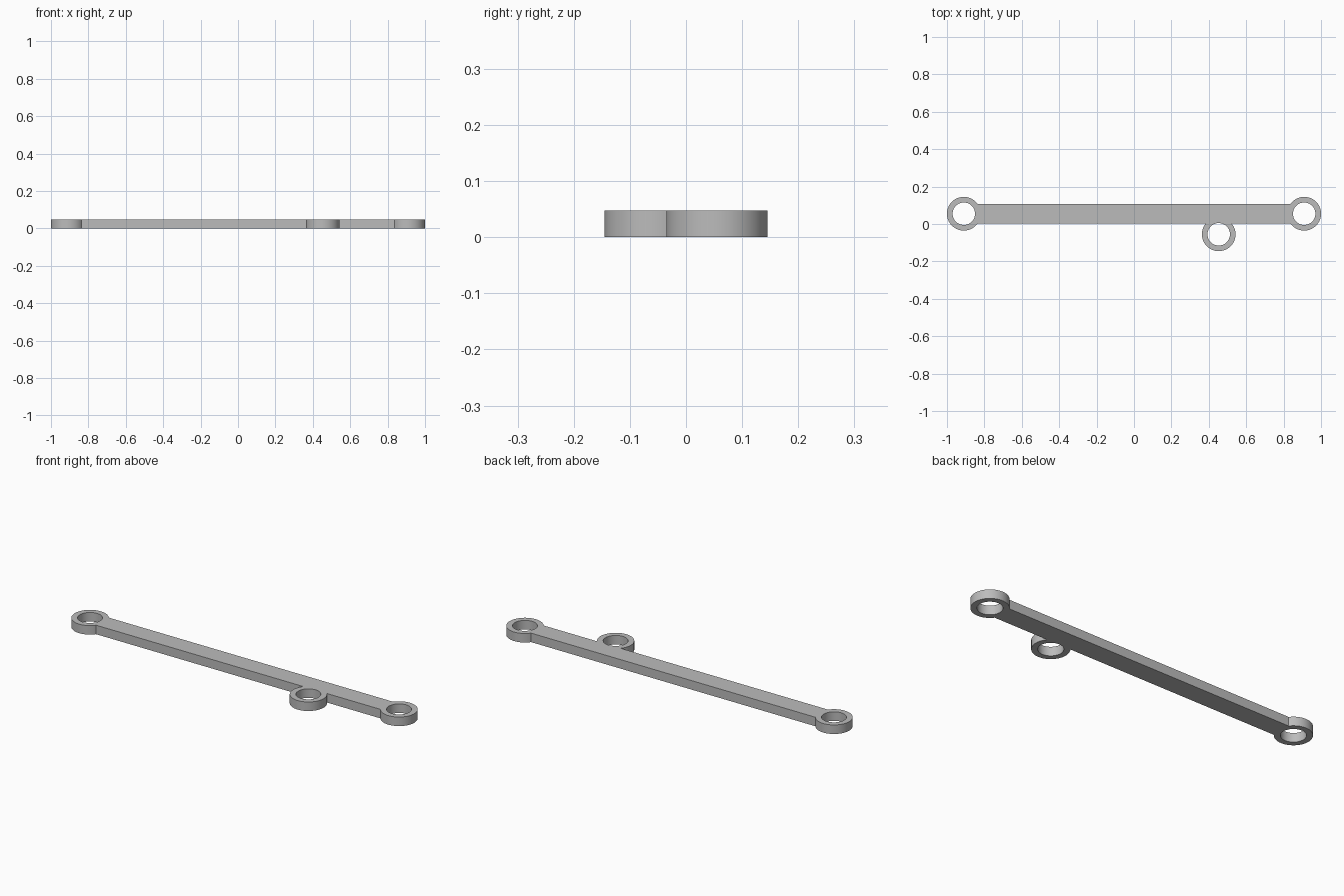
import bpy
import math

cube = bpy.data.objects.get("Cube")
if cube:
    bpy.data.objects.remove(cube, do_unlink=True)

HEIGHT = 0.048
OUTER, INNER = 0.09, 0.06
BAR_Y, BAR_WIDTH = 0.055, 0.106
END_X = 1 - OUTER
EYES = {
    "right_eye": (-END_X, BAR_Y),
    "left_eye": (END_X, BAR_Y),
    "side_eye": (0.453, -BAR_Y),
}

grey = bpy.data.materials.new("plain grey")
grey.use_nodes = True
colour = (0.5, 0.5, 0.5, 1)
grey.diffuse_color = colour
grey.node_tree.nodes["Principled BSDF"].inputs["Base Color"].default_value = colour


def cylinder(name, centre, radius, depth):
    bpy.ops.mesh.primitive_cylinder_add(
        vertices=96, radius=radius, depth=depth, location=(*centre, HEIGHT / 2))
    obj = bpy.context.object
    obj.name = name
    obj.data.materials.append(grey)
    return obj


def combine(target, tool, operation):
    """Apply a boolean to the target and discard the tool."""
    mod = target.modifiers.new(operation.lower(), "BOOLEAN")
    mod.operation = operation
    mod.solver = "EXACT"
    mod.object = tool
    bpy.context.view_layer.objects.active = target
    bpy.ops.object.modifier_apply(modifier=mod.name)
    bpy.data.objects.remove(tool, do_unlink=True)


# Flat bar running between the end eyes
bpy.ops.mesh.primitive_cube_add(size=1, location=(0, BAR_Y, HEIGHT / 2))
link = bpy.context.object
link.name = "link_bar"
link.scale = (2 * END_X, BAR_WIDTH, HEIGHT)
bpy.ops.object.transform_apply(location=True, rotation=False, scale=True)
link.data.materials.append(grey)

# Round bosses at both ends and on the front edge
for name, centre in EYES.items():
    combine(link, cylinder(name, centre, OUTER, HEIGHT), "UNION")

# Through holes
for name, centre in EYES.items():
    combine(link, cylinder(name + "_hole", centre, INNER, HEIGHT * 3), "DIFFERENCE")

# Smooth the round walls, keep the rims and corners sharp
bpy.ops.object.select_all(action="DESELECT")
link.select_set(True)
bpy.context.view_layer.objects.active = link
bpy.ops.object.shade_smooth_by_angle(angle=math.radians(30))
